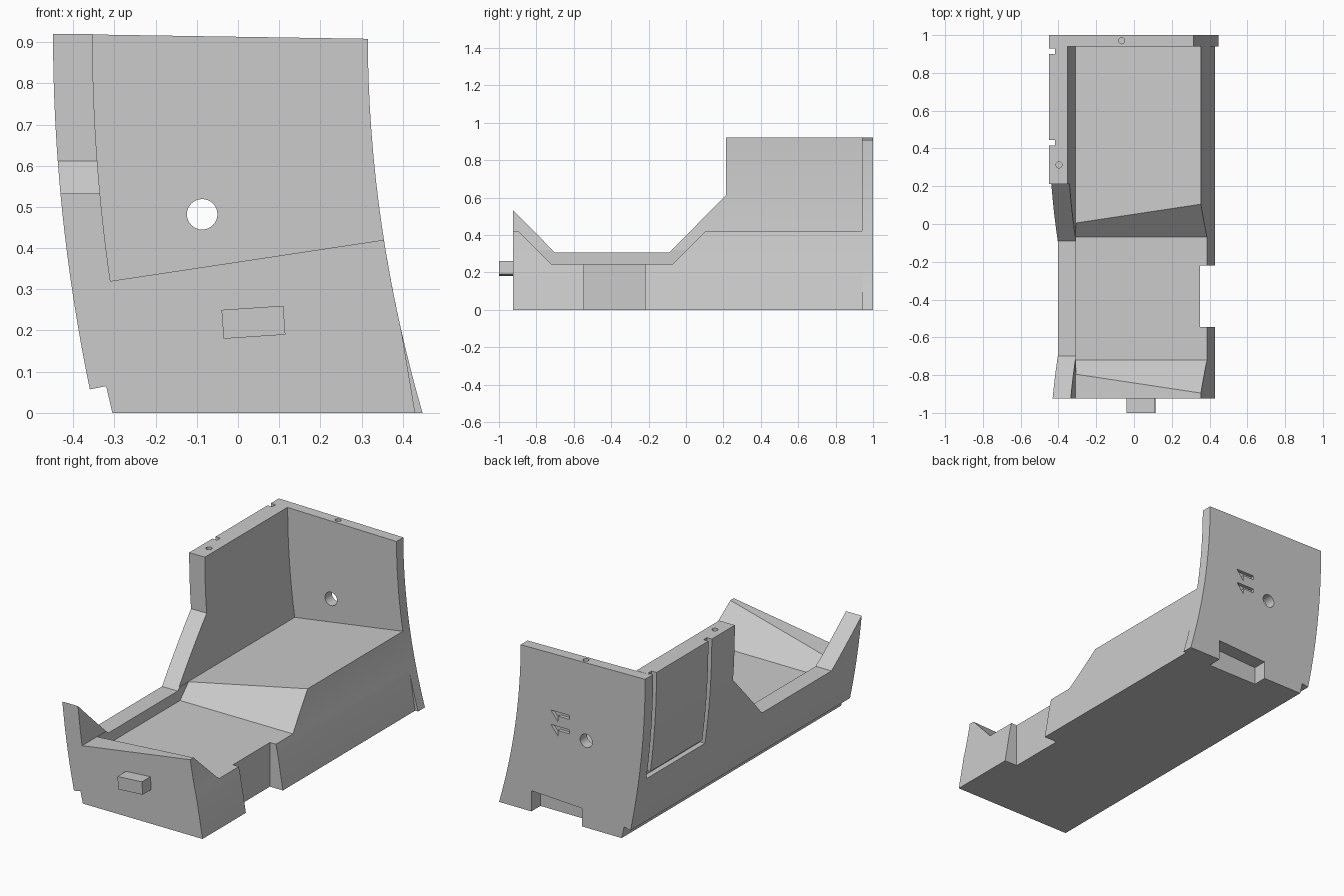
import bpy
import bmesh
import math

old = bpy.data.objects.get("Cube")
if old:
    bpy.data.objects.remove(old, do_unlink=True)

grey = bpy.data.materials.new("plain grey")
grey.use_nodes = True
grey.diffuse_color = (0.6, 0.6, 0.6, 1)
grey.node_tree.nodes["Principled BSDF"].inputs["Base Color"].default_value = (0.6, 0.6, 0.6, 1)

TOP = 0.92
BACK = 0.94          # front face of the back plate
FRONT = -0.925


def prism(name, outline, axis, start, end):
    """Extrude a 2D outline along one axis."""
    place = {"x": lambda p, d: (d, p[0], p[1]),
             "y": lambda p, d: (p[0], d, p[1]),
             "z": lambda p, d: (p[0], p[1], d)}[axis]
    bm = bmesh.new()
    a = [bm.verts.new(place(p, start)) for p in outline]
    b = [bm.verts.new(place(p, end)) for p in outline]
    bm.faces.new(a)
    bm.faces.new(b)
    n = len(outline)
    for i in range(n):
        j = (i + 1) % n
        bm.faces.new((a[i], a[j], b[j], b[i]))
    bmesh.ops.recalc_face_normals(bm, faces=bm.faces)
    mesh = bpy.data.meshes.new(name)
    bm.to_mesh(mesh)
    bm.free()
    mesh.materials.append(grey)
    obj = bpy.data.objects.new(name, mesh)
    bpy.context.collection.objects.link(obj)
    return obj


def combine(target, tool, operation="DIFFERENCE"):
    """Apply a boolean and discard the tool."""
    mod = target.modifiers.new("boolean", "BOOLEAN")
    mod.operation = operation
    mod.solver = "EXACT"
    mod.object = tool
    bpy.context.view_layer.objects.active = target
    bpy.ops.object.modifier_apply(modifier=mod.name)
    bpy.data.objects.remove(tool, do_unlink=True)


def rect(u0, u1, v0, v1):
    return [(u0, v0), (u1, v0), (u1, v1), (u0, v1)]


def circle(u, v, r, n=32):
    return [(u + r * math.cos(math.tau * i / n), v + r * math.sin(math.tau * i / n))
            for i in range(n)]


def curve(x_top, bend, z0, z1, n=16):
    """Curved wall line, vertical at the top."""
    zs = [z0 + (z1 - z0) * i / n for i in range(n + 1)]
    return [(x_top + bend * (TOP - z) ** 2, z) for z in zs]


def outer(z0, z1, shift=0.0):
    return curve(-0.449 + shift, 0.12, z0, z1)


# Body: curved side wall and sloping floor in one section
foot = [(-0.305, 0), (-0.32, 0.065)]
section = (foot + outer(0.057, TOP) + curve(-0.353, 0.12, TOP, 0.32)
           + curve(0.315, 0.157, 0.42, 0.2, 8) + [(0.43, 0)])
body = prism("tray_body", section, "y", FRONT, BACK)

# Stepped top edge of the side wall
combine(body, prism("wall_cut", [(-1.1, 0.71), (-0.7, 0.305), (-0.09, 0.305),
                                 (0.213, 0.612), (0.213, 1.1), (-1.1, 1.1)], "x", -1, 1))
# Lowered trough in the floor
combine(body, prism("trough_cut", [(-0.72, 0.245), (-0.07, 0.245), (0.135, 0.45),
                                   (-0.925, 0.45)], "x", -0.307, 1))
# Notch in the open side
combine(body, prism("notch_cut", rect(0.35, 0.6, -0.545, -0.22), "z", -0.1, 0.6))

# Back plate
plate_section = foot + outer(0.057, TOP) + curve(0.315, 0.157, 0.908, 0)
combine(body, prism("back_plate", plate_section, "y", BACK, 1), "UNION")

# U-shaped groove on the outside of the side wall
for y0, y1, z0, z1 in ((0.415, 0.445, 0.33, 1), (0.9, 0.93, 0.33, 1), (0.44, 0.905, 0.33, 0.36)):
    combine(body, prism("groove_cut", outer(z0, z1, 0.03) + outer(z1, z0, -0.06), "y", y0, y1))

# Socket, round hole and two half-arrow marks in the back
combine(body, prism("socket_cut", [(-0.06, -0.1), (0.25, -0.1), (0.25, 0.115), (-0.06, 0.1)],
                    "y", 0.92, 1.1))
combine(body, prism("hole_cut", circle(-0.087, 0.482, 0.037), "y", 0.9, 1.1))
for z in (0.595, 0.515):
    mark = [(0.13, z), (0.015, z), (0.015, z - 0.022), (0.085, z - 0.022), (0.085, z - 0.055)]
    combine(body, prism("mark_cut", mark, "y", 0.98, 1.1))

# Pin holes in the top edges
for x, y in ((-0.065, 0.97), (-0.397, 0.313)):
    combine(body, prism("pin_cut", circle(x, y, 0.016, 20), "z", 0.85, 1.1))

# Front tab
tab = prism("front_tab", [(-0.035, 0.18), (0.115, 0.19), (0.11, 0.26), (-0.04, 0.25)],
            "y", -1, FRONT + 0.01)

for obj in (body, tab):
    bpy.ops.object.select_all(action="DESELECT")
    obj.select_set(True)
    bpy.context.view_layer.objects.active = obj
    bpy.ops.object.shade_smooth_by_angle(angle=math.radians(20))
